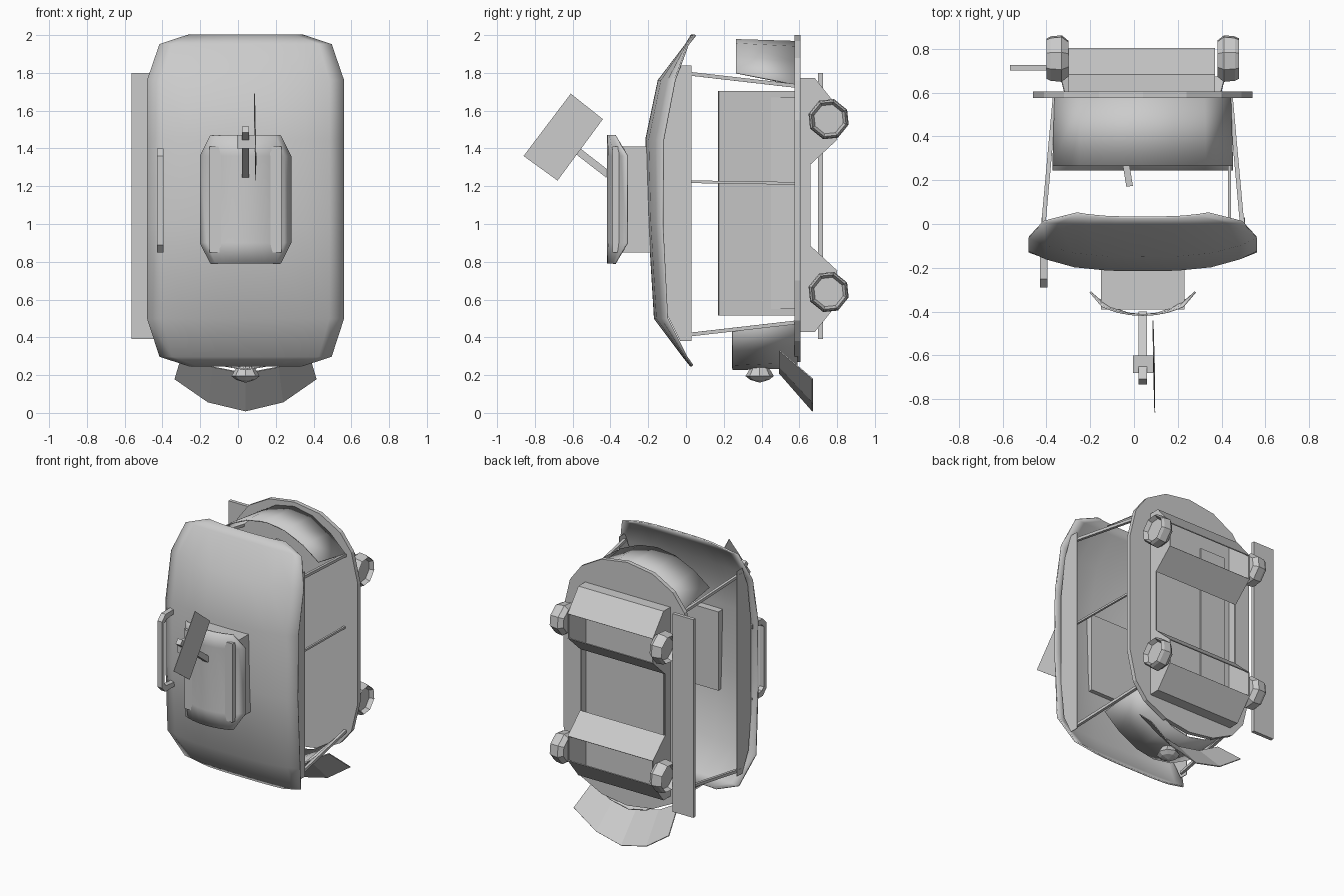
import bpy, bmesh, math
from mathutils import Vector, Matrix

if "Cube" in bpy.data.objects:
    bpy.data.objects.remove(bpy.data.objects["Cube"])

CX = 0.04  # symmetry plane of the vehicle


def finish(name, bm, smooth=False, thick=0.0):
    bmesh.ops.recalc_face_normals(bm, faces=bm.faces)
    me = bpy.data.meshes.new(name)
    bm.to_mesh(me)
    bm.free()
    ob = bpy.data.objects.new(name, me)
    bpy.context.collection.objects.link(ob)
    if thick:
        m = ob.modifiers.new("thickness", 'SOLIDIFY')
        m.thickness = thick
        m.offset = 0
    if smooth:
        bpy.context.view_layer.objects.active = ob
        ob.select_set(True)
        bpy.ops.object.shade_smooth_by_angle(angle=math.radians(35))
        ob.select_set(False)
    return ob


def sheet(name, rows, smooth=True, thick=0.008):
    """Grid surface through rows of points."""
    bm = bmesh.new()
    vs = [[bm.verts.new(p) for p in r] for r in rows]
    for a, b in zip(vs, vs[1:]):
        for i in range(len(a) - 1):
            bm.faces.new((a[i], a[i + 1], b[i + 1], b[i]))
    return finish(name, bm, smooth, thick)


def prism(name, pts, offset):
    """Polygon swept along an offset vector."""
    bm = bmesh.new()
    f = bm.faces.new([bm.verts.new(p) for p in pts])
    r = bmesh.ops.extrude_face_region(bm, geom=[f])
    vs = [v for v in r['geom'] if isinstance(v, bmesh.types.BMVert)]
    bmesh.ops.translate(bm, verts=vs, vec=offset)
    return finish(name, bm)


def box(name, x0, x1, y0, y1, z0, z1):
    return prism(name, [(x0, y0, z0), (x1, y0, z0), (x1, y0, z1), (x0, y0, z1)], (0, y1 - y0, 0))


def bar(name, a, b, r):
    """Square bar between two points."""
    a, b = Vector(a), Vector(b)
    bm = bmesh.new()
    bmesh.ops.create_cone(bm, cap_ends=True, segments=4, radius1=r, radius2=r, depth=(b - a).length)
    turn = (b - a).to_track_quat('Z', 'Y').to_matrix() @ Matrix.Rotation(math.pi / 4, 3, 'Z')
    bmesh.ops.rotate(bm, verts=bm.verts, matrix=turn)
    bmesh.ops.translate(bm, verts=bm.verts, vec=(a + b) / 2)
    return finish(name, bm)


def dome(name, sections, power, thick):
    """Crowned shell; each section is (z, half width, centre y, edge y)."""
    us = [-1, -0.85, -0.6, -0.3, 0, 0.3, 0.6, 0.85, 1]
    rows = [[(CX + u * w, yc + (ye - yc) * abs(u) ** power, z) for u in us]
            for z, w, yc, ye in sections]
    return sheet(name, rows, True, thick)


# canopy roof
dome("roof", [(2.0, 0.30, 0.03, 0.05), (1.95, 0.455, 0.0, 0.01), (1.76, 0.52, -0.145, -0.06),
              (1.45, 0.52, -0.21, -0.12), (1.0, 0.52, -0.195, -0.125), (0.5, 0.52, -0.165, -0.10),
              (0.3, 0.455, -0.015, 0.0), (0.25, 0.30, 0.025, 0.035)], 3.2, 0.01)
side = [(0.03, 1.84), (-0.03, 1.84), (-0.09, 1.7), (-0.13, 1.42),
        (-0.13, 0.8), (-0.10, 0.52), (-0.03, 0.38), (0.03, 0.38)]
for s, n in ((-1, "left"), (1, "right")):
    prism("roof_side_plate_" + n, [(CX + s * 0.462, y, z) for y, z in side], (0.004, 0, 0))
    # corner posts
    for zr, zb, p in ((1.80, 1.73, "upper"), (0.41, 0.48, "lower")):
        bar(f"post_{p}_{n}", (CX + s * 0.455, -0.02, zr), (CX + s * 0.40, 0.59, zb), 0.014)
bar("middle_post_right", (0.435, -0.06, 1.225), (0.435, 0.59, 1.215), 0.01)

# roof pod with its crowned cover
box("pod_body", -0.15, 0.23, -0.39, -0.15, 0.85, 1.41)
dome("pod_cover", [(1.47, 0.185, -0.415, -0.375), (1.36, 0.24, -0.415, -0.31),
                   (0.90, 0.24, -0.415, -0.31), (0.79, 0.185, -0.415, -0.375)], 2.2, 0.008)

# antenna mast, crossbar and thin panel
bar("antenna_mast", (CX, -0.41, 1.26), (CX, -0.72, 1.50), 0.027)
box("antenna_crossbar", -0.005, 0.09, -0.68, -0.60, 1.40, 1.47)
prism("antenna_panel", [(0.093, -0.86, 1.36), (0.086, -0.61, 1.69), (0.085, -0.44, 1.555),
                        (0.092, -0.68, 1.23)], (0.004, 0, 0))

# roof handle
prism("roof_handle", [(-0.43, -0.13, 1.40), (-0.43, -0.25, 1.40), (-0.43, -0.29, 1.36),
                      (-0.43, -0.29, 0.89), (-0.43, -0.25, 0.85), (-0.43, -0.13, 0.85),
                      (-0.43, -0.13, 0.88), (-0.43, -0.24, 0.89), (-0.43, -0.26, 0.91),
                      (-0.43, -0.26, 1.34), (-0.43, -0.24, 1.36), (-0.43, -0.13, 1.37)],
      (0.035, 0, 0))

# floor plate with rounded ends
half = [(0.0, 2.0), (0.2, 1.97), (0.36, 1.88), (0.45, 1.76), (0.50, 1.55),
        (0.50, 0.70), (0.45, 0.49), (0.36, 0.38), (0.2, 0.30), (0.0, 0.27)]
outline = [(CX + x, 0.575, z) for x, z in half]
outline += [(CX - x, 0.575, z) for x, z in half[-2:0:-1]]
prism("floor", outline, (0, 0.03, 0))

# end walls, bent in broad facets
arc = [-1, -0.7, -0.35, 0, 0.35, 0.7, 1]


def wall(name, y0, w0, mid0, side0, y1, w1, mid1, side1):
    sheet(name, [[(CX + u * w, y, m + (s - m) * abs(u) ** 2) for u in arc]
                 for y, w, m, s in ((y0, w0, mid0, side0), (y1, w1, mid1, side1))])


wall("upper_end_wall", 0.265, 0.41, 1.975, 1.80, 0.59, 0.40, 1.965, 1.735)
wall("lower_end_wall", 0.245, 0.41, 0.23, 0.43, 0.59, 0.40, 0.24, 0.485)

# sloping skirt below the lower wall
us = [-1, -0.53, 0, 0.53, 1]
sheet("skirt", [[(CX + u * 0.33, 0.495, 0.21 + 0.12 * u * u) for u in us],
                [(CX + u * 0.375, 0.67, 0.01 + 0.17 * u * u) for u in us]], False, 0.006)

# headlamp on the lower wall
bm = bmesh.new()
rings = [[bm.verts.new((CX + r * math.cos(a), 0.39 + r * math.sin(a), z))
          for a in (k * math.pi / 4 for k in range(8))]
         for r, z in ((0.045, 0.245), (0.075, 0.195), (0.05, 0.175))]
for p, q in zip(rings, rings[1:]):
    for i in range(8):
        bm.faces.new((p[i - 1], p[i], q[i], q[i - 1]))
tip = bm.verts.new((CX, 0.39, 0.16))
for i in range(8):
    bm.faces.new((rings[2][i - 1], rings[2][i], tip))
finish("headlamp", bm)

# bench seat with a leaning back
box("seat_base", -0.25, -0.05, 0.45, 0.612, 0.55, 1.67)
prism("seat_back", [(-0.035, 0.17, 0.515), (-0.035, 0.17, 1.705), (-0.10, 0.57, 1.705),
                    (-0.10, 0.57, 0.515)], (0.03, 0.004, 0))

# chassis: side plates joined by sloping cross panels
slope = [(0.60, 1.77), (0.68, 1.77), (0.80, 1.62), (0.80, 1.45), (0.66, 1.32)]
plate = slope + [(y, 2.2 - z) for y, z in reversed(slope)]
for n, x in (("left", -0.30), ("right", 0.362)):
    prism("chassis_plate_" + n, [(x, y, z) for y, z in plate], (0.008, 0, 0))
for n, flip in (("upper", False), ("lower", True)):
    pts = [(y, 2.2 - z if flip else z) for y, z in slope]
    for part, sec in (("outer", pts[:3]), ("inner", pts[3:])):
        sheet(f"cross_panel_{n}_{part}", [[(x, y, z) for x in (-0.30, 0.37)] for y, z in sec],
              False, 0.006)

# wheels: faceted rounded squares with a hollow hub
angles = [math.radians(k * 90 + 45 + d + 6) for k in range(4) for d in (-24, 24)]
for s, n in ((-1, "left"), (1, "right")):
    for z, p in ((1.555, "upper"), (0.64, "lower")):
        bm = bmesh.new()
        rings = [[bm.verts.new((CX + s * x, 0.755 + r * math.cos(a), z + r * math.sin(a)))
                  for a in angles]
                 for x, r in ((0.34, 0.085), (0.37, 0.11), (0.42, 0.105), (0.44, 0.095), (0.41, 0.08))]
        for a, b in zip(rings, rings[1:]):
            for i in range(8):
                bm.faces.new((a[i - 1], a[i], b[i], b[i - 1]))
        bm.faces.new(rings[0])
        bm.faces.new(rings[-1])
        finish(f"wheel_{p}_{n}", bm)

# running board
box("running_board", -0.565, -0.40, 0.70, 0.725, 0.39, 1.80)
